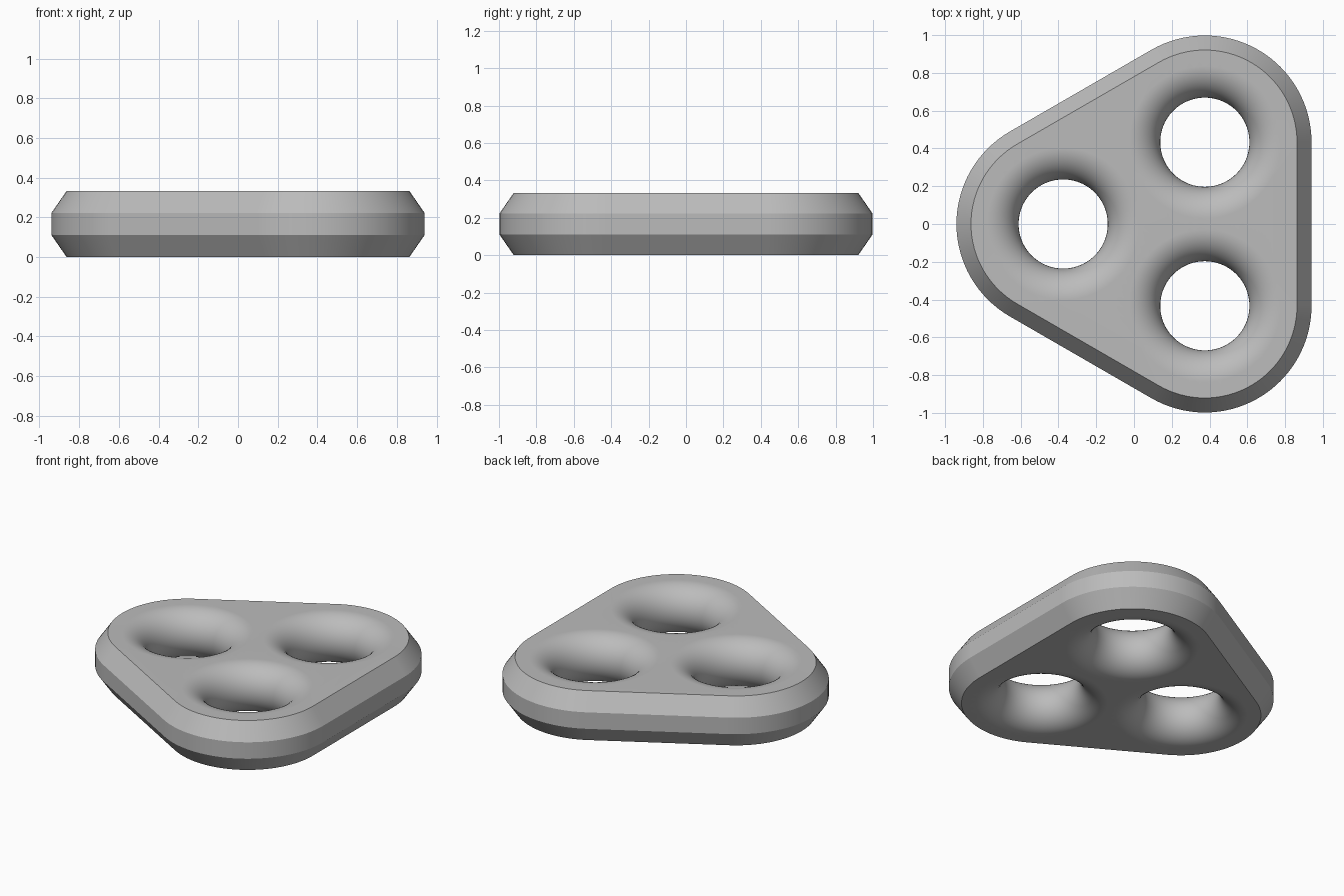
import bpy
import bmesh
from math import sin, cos, pi, radians
from mathutils import Vector

cube = bpy.data.objects.get("Cube")
if cube:
    bpy.data.objects.remove(cube, do_unlink=True)

HEIGHT = 0.333
CORNER_R = 0.565
CHAMFER = 0.077
HOLE_R = 0.236
ARC_STEPS = 32
HOLE_SEGS = 96
ROUND_STEPS = 24

CORNER_DIRS = [radians(a) for a in (60, 180, 300)]
CENTRES = [Vector((0.125 + 0.5 * cos(a), 0.5 * sin(a), 0)) for a in CORNER_DIRS]

bm = bmesh.new()


def circle_points(centre, radius, z, start, sweep, count):
    return [centre + Vector((radius * cos(start + sweep * i), radius * sin(start + sweep * i), z))
            for i in range(count)]


def outline(radius, z):
    """Rounded triangle: a third of a circle round each corner."""
    pts = []
    for c, a in zip(CENTRES, CORNER_DIRS):
        pts += circle_points(c, radius, z, a - pi / 3, 2 * pi / 3 / ARC_STEPS, ARC_STEPS + 1)
    return pts


def skin(rings):
    """Join closed rings of points with quads; return the end loops' edges."""
    loops = [[bm.verts.new(p) for p in ring] for ring in rings]
    n = len(loops[0])
    for a, b in zip(loops, loops[1:]):
        for i in range(n):
            j = (i + 1) % n
            bm.faces.new((a[i], a[j], b[j], b[i]))
    return [[bm.edges.get((lp[i], lp[(i + 1) % n])) for i in range(n)]
            for lp in (loops[0], loops[-1])]


# Chamfered outer wall
bottom, top = skin([
    outline(CORNER_R - CHAMFER, 0),
    outline(CORNER_R, HEIGHT / 3),
    outline(CORNER_R, HEIGHT * 2 / 3),
    outline(CORNER_R - CHAMFER, HEIGHT),
])

# Three holes with fully rounded walls
half = HEIGHT / 2
for c in CENTRES:
    rings = []
    for k in range(ROUND_STEPS + 1):
        t = pi * k / ROUND_STEPS
        rings.append(circle_points(c, HOLE_R + half * (1 - sin(t)), half * (1 - cos(t)),
                                   0, 2 * pi / HOLE_SEGS, HOLE_SEGS))
    low, high = skin(rings)
    bottom += low
    top += high

# Flat top and bottom faces around the holes
for edges, z in ((bottom, -1), (top, 1)):
    bmesh.ops.triangle_fill(bm, edges=edges, use_beauty=True, normal=(0, 0, z))
bmesh.ops.recalc_face_normals(bm, faces=bm.faces)

mesh = bpy.data.meshes.new("three_hole_plate")
bm.to_mesh(mesh)
bm.free()

# Plain grey
GREY = (0.5, 0.5, 0.5, 1)
mat = bpy.data.materials.new("grey")
mat.use_nodes = True
mat.diffuse_color = GREY
mat.node_tree.nodes["Principled BSDF"].inputs["Base Color"].default_value = GREY
mesh.materials.append(mat)

plate = bpy.data.objects.new("three_hole_plate", mesh)
bpy.context.collection.objects.link(plate)
bpy.context.view_layer.objects.active = plate
plate.select_set(True)
bpy.ops.object.shade_smooth_by_angle(angle=radians(25))

# Keep the flat faces evenly shaded up to the rounded rims
weighted = plate.modifiers.new("weighted_normals", "WEIGHTED_NORMAL")
weighted.keep_sharp = True
